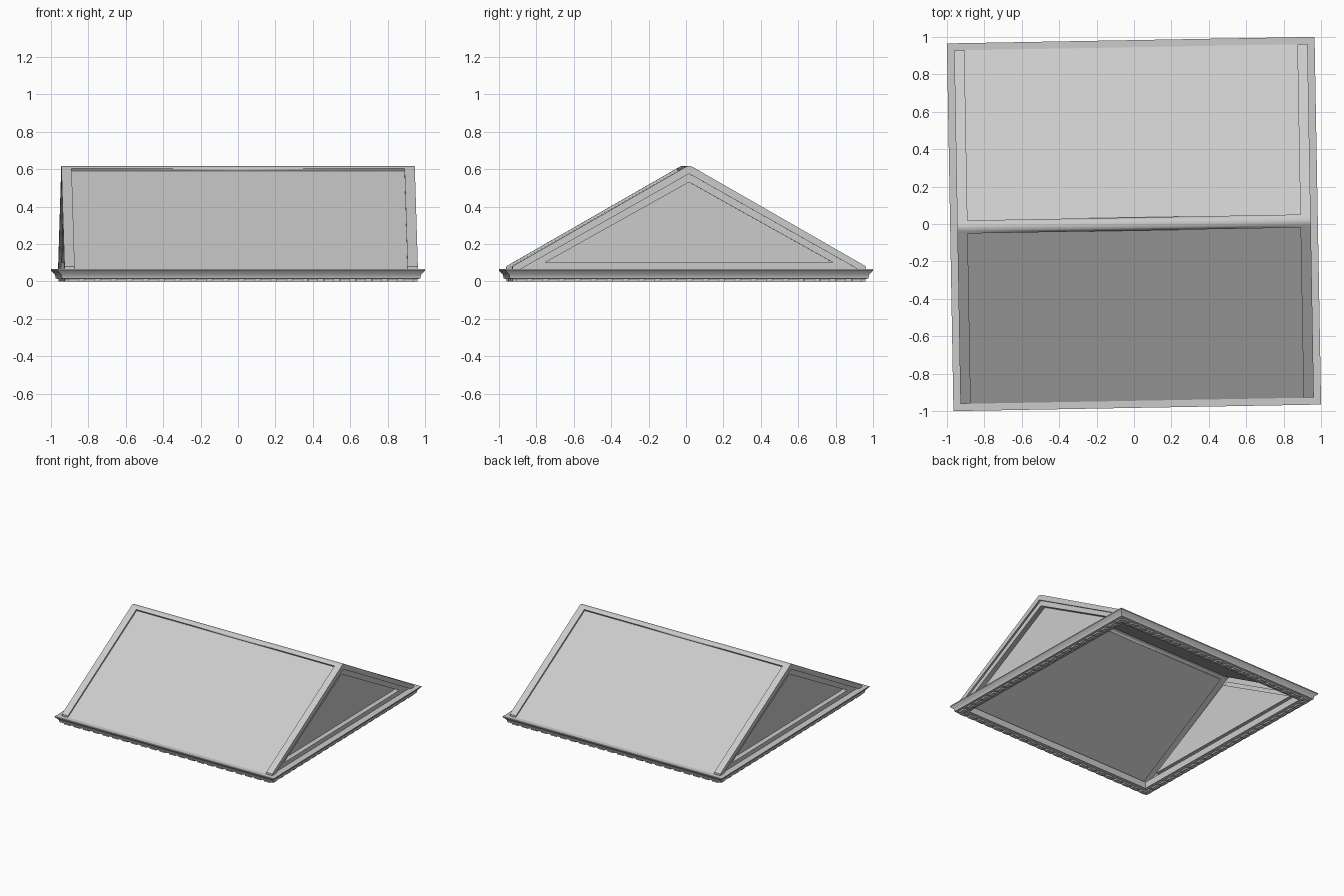
import bpy, bmesh, math
from mathutils import Vector, Matrix

if "Cube" in bpy.data.objects:
    bpy.data.objects.remove(bpy.data.objects["Cube"])

grey = bpy.data.materials.new("plain grey")
grey.use_nodes = True
COLOR = (0.6, 0.6, 0.6, 1)
grey.diffuse_color = COLOR
grey.node_tree.nodes["Principled BSDF"].inputs["Base Color"].default_value = COLOR

TURN = math.radians(1.02)   # whole roof is turned slightly
HALF = 0.945                # half width of the roof
RIM = 0.89                  # inner edge of the raised side rims
LEDGE = 0.066               # top of the cornice


def finish(name, bm, mirror=False):
    bmesh.ops.remove_doubles(bm, verts=bm.verts, dist=0.0005)
    me = bpy.data.meshes.new(name)
    bm.to_mesh(me)
    bm.free()
    me.materials.append(grey)
    ob = bpy.data.objects.new(name, me)
    bpy.context.collection.objects.link(ob)
    ob.rotation_euler.z = TURN
    if mirror:
        mod = ob.modifiers.new("Mirror", "MIRROR")
        mod.use_axis = (True, True, False)
        mod.merge_threshold = 0.0005
    bpy.ops.object.select_all(action="DESELECT")
    bpy.context.view_layer.objects.active = ob
    ob.select_set(True)
    bpy.ops.object.shade_smooth_by_angle(angle=math.radians(35))
    return ob


def poly(bm, points, facing):
    """One face, wound so that it looks towards the given direction."""
    face = bm.faces.new([bm.verts.new(p) for p in points])
    face.normal_update()
    if face.normal.dot(Vector(facing)) < 0:
        face.normal_flip()


def strip(bm, a, b, facing):
    """Quads between two matching point rows."""
    for i in range(len(a) - 1):
        poly(bm, [a[i], a[i + 1], b[i + 1], b[i]], facing)


def row(x, profile):
    return [(x, -y, z) for y, z in profile]


# Cross-sections of the front half, as (distance from ridge, height)
cap = [(0.035, 0.602), (0.02, 0.611), (0.01, 0.615), (0, 0.616)]
eave_top, eave_low, panel_top = (HALF, 0.08), (HALF, LEDGE), (0.028, 0.59)

# Sunken slope panels
bm = bmesh.new()
strip(bm, row(0, [eave_low, panel_top]), row(RIM, [eave_low, panel_top]), (0, -1, 1))
finish("slope_panels", bm, True)

# Rounded ridge cap and its step down to the panels
bm = bmesh.new()
strip(bm, row(0, cap), row(HALF, cap), (0, -1, 1))
strip(bm, row(0, [panel_top, cap[0]]), row(RIM, [panel_top, cap[0]]), (0, -1, -1))
finish("ridge_cap", bm, True)

# Raised side rims of the slopes, with inner step and eave end
bm = bmesh.new()
top = [eave_top, cap[0]]
low = [eave_low, panel_top]
strip(bm, row(RIM, top), row(HALF, top), (0, -1, 1))
strip(bm, row(RIM, low), row(RIM, top), (-1, 0, 0))
strip(bm, row(RIM, [eave_low, eave_top]), row(HALF, [eave_low, eave_top]), (0, -1, 0))
finish("slope_rims", bm, True)

# Gable ends: outer band, stepped frame and sunken panel
outer = [eave_low, eave_top] + cap
band = [(0.9, LEDGE), (0, 0.575)]
inner = [(0, 0.1), (0.77, 0.1), (0, 0.53)]
frame_x, panel_x = 0.93, RIM
bm = bmesh.new()
poly(bm, row(HALF, outer + band[::-1]), (1, 0, 0))
strip(bm, row(HALF, band), row(frame_x, band), (0, 1, -1))
poly(bm, row(frame_x, band + inner[::-1] + [(0, LEDGE)]), (1, 0, 0))
strip(bm, row(frame_x, inner[:2]), row(panel_x, inner[:2]), (0, 0, 1))
strip(bm, row(frame_x, inner[1:]), row(panel_x, inner[1:]), (0, 1, -1))
poly(bm, row(panel_x, inner), (1, 0, 0))
finish("gable_ends", bm, True)

# Cornice moulding swept round the square base
moulding = [(0.88, LEDGE), (0.983, LEDGE), (0.983, 0.058), (0.962, 0.037),
            (0.958, 0.016), (0.945, 0.012), (0.88, 0.012)]
bm = bmesh.new()
for k in range(4):
    spin = Matrix.Rotation(k * math.pi / 2, 3, "Z")
    for (r, z), (s, w) in zip(moulding, moulding[1:] + moulding[:1]):
        quad = [(-r, -r, z), (r, -r, z), (s, -s, w), (-s, -s, w)]
        bm.faces.new([bm.verts.new(spin @ Vector(p)) for p in quad])
bmesh.ops.remove_doubles(bm, verts=bm.verts, dist=0.0005)
bmesh.ops.recalc_face_normals(bm, faces=bm.faces)
finish("cornice", bm)

# Row of small blocks under each side of the cornice
COUNT = 22
pitch = 1.88 / COUNT
bm = bmesh.new()
for k in range(4):
    spin = Matrix.Rotation(k * math.pi / 2, 4, "Z")
    for i in range(COUNT):
        place = Matrix.Translation(((i + 0.5) * pitch - 0.94, -0.925, 0.007))
        size = Matrix.Diagonal((pitch * 0.65, 0.035, 0.014, 1))
        bmesh.ops.create_cube(bm, size=1, matrix=spin @ place @ size)
finish("dentil_blocks", bm)
